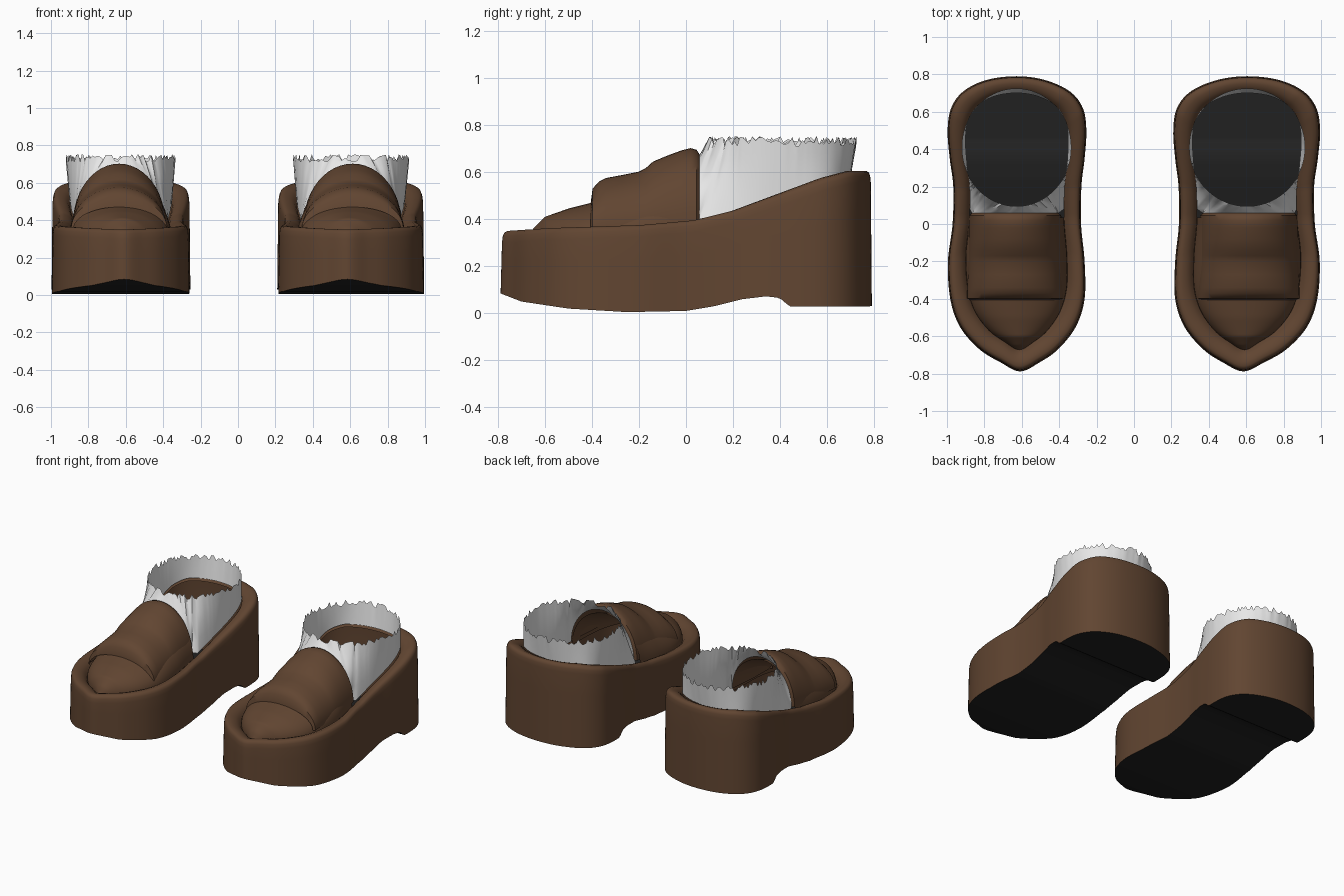
import bpy, bmesh, math, random
from mathutils import Vector

if "Cube" in bpy.data.objects:
    bpy.data.objects.remove(bpy.data.objects["Cube"])
random.seed(4)


def material(name, r, g, b):
    m = bpy.data.materials.new(name)
    m.use_nodes = True
    m.diffuse_color = (r, g, b, 1)
    node = m.node_tree.nodes["Principled BSDF"]
    node.inputs["Base Color"].default_value = (r, g, b, 1)
    node.inputs["Roughness"].default_value = 0.8
    return m


BROWN = material("brown leather", 0.12, 0.06, 0.031)
BLACK = material("black rubber", 0.015, 0.015, 0.015)
WHITE = material("white sock", 0.8, 0.8, 0.8)

# Half outline rows: y, inner x, outer x (relative to the shoe centre)
OUTLINE = [(-.74, -.13, .09), (-.67, -.235, .21), (-.55, -.335, .32),
           (-.4, -.385, .375), (-.2, -.385, .388), (0, -.365, .362),
           (.2, -.367, .358), (.35, -.385, .378), (.5, -.395, .39),
           (.62, -.375, .37), (.71, -.3, .3), (.77, -.16, .17)]
TOE, HEEL = (-.02, -.788), (0, .79)
# Height profiles along the length
RIM = [(-.79, .35), (-.6, .362), (-.2, .375), (.03, .395), (.2, .435),
       (.4, .505), (.6, .575), (.72, .605), (.8, .605)]
SOLE = [(-.79, .085), (-.7, .05), (-.5, .02), (-.25, .005), (0, .01), (.12, .03),
        (.24, .06), (.34, .072), (.4, .065), (.44, .028), (.8, .03)]
VAMP = [(-.67, .32), (-.65, .36), (-.6, .41), (-.5, .445), (-.4, .47), (.05, .65)]
STRAP = [(-.405, .47), (-.397, .53), (-.37, .56), (-.34, .575), (-.27, .588),
         (-.2, .602), (-.17, .618), (-.14, .645), (-.08, .67), (-.02, .692),
         (.02, .702), (.045, .695), (.058, .675)]
STEPS = 8
ARC = 24
OPENING = .05


def profile(pts, y):
    for (a, u), (b, v) in zip(pts, pts[1:]):
        if y <= b:
            t = max(0, (y - a) / (b - a))
            return u + (v - u) * t
    return pts[-1][1]


def smooth_loop(pts):
    """Closed Catmull-Rom curve through the points."""
    out, n = [], len(pts)
    for i in range(n):
        p0, p1, p2, p3 = (Vector(pts[(i + k) % n]) for k in (-1, 0, 1, 2))
        for s in range(STEPS):
            t = s / STEPS
            out.append(p1 + (p2 - p0) * t / 2 + (2 * p0 - 5 * p1 + 4 * p2 - p3) * t * t / 2
                       + (3 * p1 - p0 - 3 * p2 + p3) * t ** 3 / 2)
    return out


LOOP = smooth_loop([TOE] + [(o, y) for y, i, o in OUTLINE] + [HEEL]
                   + [(i, y) for y, i, o in reversed(OUTLINE)])
N = len(LOOP)


def ring(inset, height):
    """Outline pulled inwards, with a height given by its length position."""
    return [Vector((p.x * (1 - .26 * inset), .1 + (p.y - .1) * (1 - .13 * inset),
                    height(p.y))) for p in LOOP]


def arch(cx, y, half, base, top):
    """Elliptical rib from the outer side over to the inner side."""
    return [Vector((cx + half * math.cos(math.pi * k / ARC), y,
                    base + (top - base) * math.sin(math.pi * k / ARC)))
            for k in range(ARC + 1)]


def build(name, rows, mats, side, closed, floor=False):
    """Skin a list of equally long rows, optionally with a sole under the first."""
    bm = bmesh.new()
    place = (lambda p: (.605 + p.x, p.y, p.z)) if side > 0 else \
            (lambda p: (-.628 - p.x * .945, p.y, p.z))
    grid = [[bm.verts.new(place(p)) for p in row] for row in rows]
    n = len(grid[0])
    for a, b in zip(grid, grid[1:]):
        for i in range(n if closed else n - 1):
            j = (i + 1) % n
            bm.faces.new((a[i], a[j], b[j], b[i]))
    if floor:
        g = grid[0]
        for i in range(n // 2):
            quad = [g[i], g[i + 1], g[n - i - 1], g[(n - i) % n]]
            face = bm.faces.new(list(dict.fromkeys(quad)))
            face.material_index = 1
    bmesh.ops.remove_doubles(bm, verts=bm.verts, dist=.0003)
    bmesh.ops.recalc_face_normals(bm, faces=bm.faces)
    mesh = bpy.data.meshes.new(name)
    bm.to_mesh(mesh)
    bm.free()
    for m in mats:
        mesh.materials.append(m)
    ob = bpy.data.objects.new(name, mesh)
    bpy.context.collection.objects.link(ob)
    bpy.ops.object.select_all(action="DESELECT")
    ob.select_set(True)
    bpy.context.view_layer.objects.active = ob
    bpy.ops.object.shade_smooth_by_angle(angle=math.radians(45))


def shoe(side, label):
    # Platform: hollow wall with a rolled rim and a black sole
    def wall(t):
        return lambda y: profile(SOLE, y) * (1 - t) + (profile(RIM, y) - .05) * t

    rows = [ring(.05 * t, wall(t)) for t in (0, .35, .7, 1)]
    for inset, drop in ((.08, .022), (.14, .007), (.25, 0), (.45, 0),
                        (.7, .01), (.88, .025), (1, .045)):
        rows.append(ring(inset, lambda y, d=drop: profile(RIM, y) - d))
    build(label + "_platform", rows, [BROWN, BLACK], side, True, True)
    inner = rows[-1]

    # Toe vamp: ribs spanning the inner edge of the rim
    ribs = []
    for i in range(N // 2):
        a, b = inner[i], inner[-i % N]
        if a.y > OPENING:
            break
        ribs.append(arch((a.x + b.x) / 2, a.y, (a.x - b.x) / 2, a.z,
                         max(a.z, profile(VAMP, a.y))))
    build(label + "_vamp", ribs, [BROWN], side, False)

    # Padded strap across the instep
    ribs = []
    for k, (y, top) in enumerate(STRAP):
        half = .272 - .025 * (y + .4)
        if k in (0, len(STRAP) - 1):
            half -= .015
        ribs.append(arch(.008, y, half, profile(RIM, y) - .015, top))
    build(label + "_strap", ribs, [BROWN], side, False)

    # Sock: band from the collar up to a ragged open top
    rear = [p for p in inner[:N // 2 + 1] if p.y > OPENING + .01]
    rear += [p for p in inner[N // 2 + 1:] if p.y > OPENING + .01]
    front = list(reversed(ribs[-1]))
    low, high = [], []
    cy = .41
    corner = math.atan2(OPENING - cy, .27)
    for k, p in enumerate(front):
        low.append(p)
        high.append(-math.pi - corner + (math.pi + 2 * corner) * k / ARC)
    for p in rear:
        low.append(p + Vector((0, 0, .02)))
        high.append(math.atan2(p.y - cy, p.x))
    top = [Vector((.31 * math.cos(a), cy + .315 * math.sin(a),
                   .735 + random.uniform(-.025, .018))) for a in high]
    levels = []
    for t in (0, .25, .5, .75, 1):
        levels.append([a.lerp(b, t) for a, b in zip(low, top)])
    build(label + "_sock", levels, [WHITE], side, True)


shoe(1, "left")
shoe(-1, "right")
